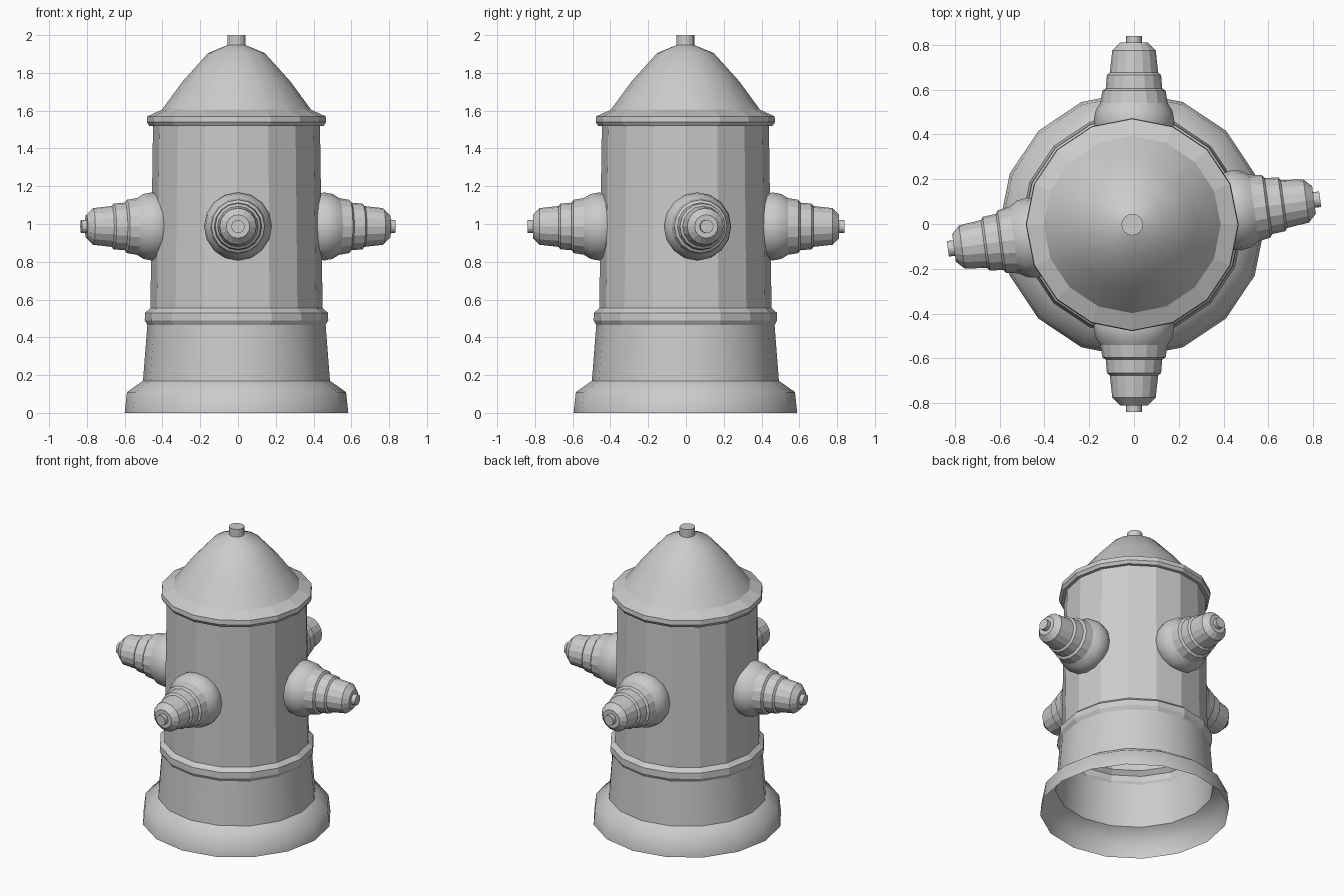
import bpy
import math
from mathutils import Matrix

cube = bpy.data.objects.get("Cube")
if cube:
    bpy.data.objects.remove(cube)

SIDES = 16
CENTRE = Matrix.Translation((-0.008, -0.003, 0))

iron = bpy.data.materials.new("grey iron")
iron.use_nodes = True
iron.diffuse_color = (0.6, 0.6, 0.6, 1)
iron.node_tree.nodes["Principled BSDF"].inputs["Base Color"].default_value = (0.6, 0.6, 0.6, 1)


def lathe(name, profile, matrix, smooth=False, cap=False):
    """Revolve (radius, height) points about the local z axis."""
    verts, faces = [], []
    for r, h in profile:
        for i in range(SIDES):
            a = math.tau * i / SIDES
            verts.append((r * math.cos(a), r * math.sin(a), h))
    for k in range(len(profile) - 1):
        for i in range(SIDES):
            j = (i + 1) % SIDES
            lo, hi = k * SIDES, (k + 1) * SIDES
            faces.append((lo + i, lo + j, hi + j, hi + i))
    if cap:
        top = (len(profile) - 1) * SIDES
        faces.append(tuple(range(top, top + SIDES)))
    mesh = bpy.data.meshes.new(name)
    mesh.from_pydata(verts, [], faces)
    mesh.materials.append(iron)
    for p in mesh.polygons:
        p.use_smooth = smooth
    obj = bpy.data.objects.new(name, mesh)
    obj.matrix_world = matrix
    bpy.context.collection.objects.link(obj)
    return obj


# Barrel: an open shell, smooth foot, skirt and dome, faceted in between
lathe("foot", [(0.592, 0), (0.58, 0.11), (0.495, 0.17)], CENTRE, smooth=True)
lathe("skirt", [(0.495, 0.17), (0.472, 0.465)], CENTRE, smooth=True)
lathe("lower_ring", [(0.472, 0.465), (0.486, 0.49), (0.484, 0.53), (0.456, 0.555)], CENTRE)
lathe("barrel", [(0.456, 0.555), (0.442, 1.52)], CENTRE)
lathe("flange", [(0.442, 1.52), (0.462, 1.52), (0.475, 1.54), (0.472, 1.57),
                 (0.395, 1.605)], CENTRE)
lathe("dome", [(0.395, 1.605), (0.285, 1.755), (0.15, 1.905), (0.048, 1.947)],
      CENTRE, smooth=True)
lathe("top_nut", [(0.048, 1.94), (0.048, 2.0)], CENTRE, cap=True)

# Four outlets: the side pair is turned slightly from square
OUTLETS = {"front": -90, "back": 90, "left": 7.6, "right": 187.6}
collar = [(0.15, 0.38), (0.172, 0.42), (0.18, 0.46), (0.172, 0.505), (0.15, 0.54)]
hose_cap = [(0.15, 0.54), (0.141, 0.595), (0.126, 0.605), (0.121, 0.665),
            (0.108, 0.675), (0.097, 0.775), (0.062, 0.81), (0.035, 0.81)]
nut = [(0.035, 0.80), (0.035, 0.838)]
for side, angle in OUTLETS.items():
    place = (Matrix.Translation((0, 0, 0.987))
             @ Matrix.Rotation(math.radians(angle), 4, "Z")
             @ Matrix.Rotation(math.radians(90), 4, "Y"))
    lathe(side + "_collar", collar, place, smooth=True)
    lathe(side + "_hose_cap", hose_cap, place)
    lathe(side + "_cap_nut", nut, place, cap=True)
